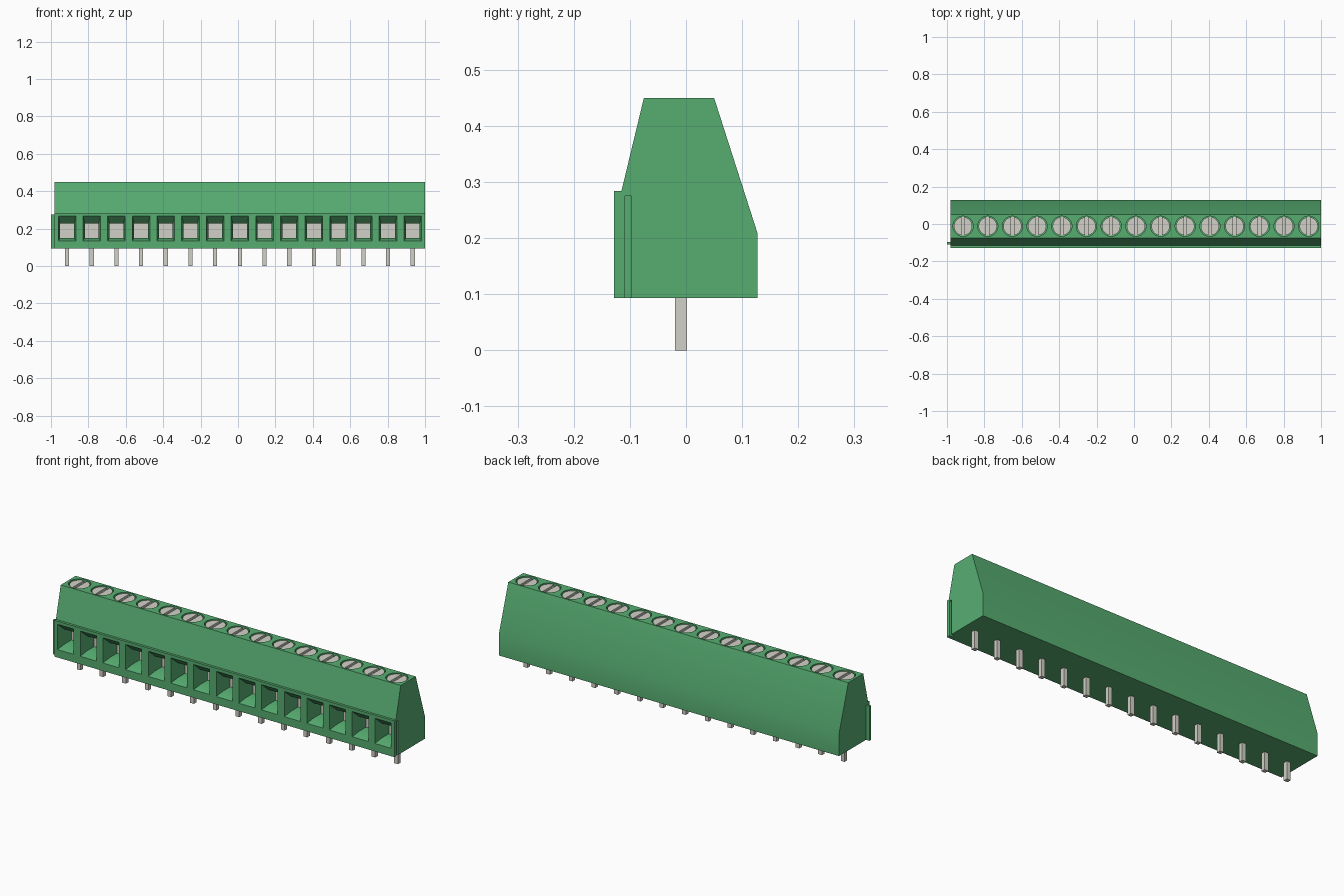
import bpy, bmesh
from math import pi
from mathutils import Matrix, Vector

cube = bpy.data.objects.get("Cube")
if cube:
    bpy.data.objects.remove(cube, do_unlink=True)

POLES = 15
PITCH = 0.132
LEFT_END, RIGHT_END = -0.98, 1.0
BASE, TOP = 0.093, 0.45
SCREW_Y = -0.012
CENTRES = [LEFT_END + PITCH * (i + 0.5) for i in range(POLES)]


def material(name, colour):
    m = bpy.data.materials.new(name)
    m.use_nodes = True
    m.diffuse_color = (*colour, 1)
    m.node_tree.nodes["Principled BSDF"].inputs["Base Color"].default_value = (*colour, 1)
    return m


green = material("green plastic", (0.095, 0.42, 0.167))
metal = material("grey metal", (0.645, 0.638, 0.572))


def finish(bm, name, mat):
    bmesh.ops.recalc_face_normals(bm, faces=bm.faces)
    mesh = bpy.data.meshes.new(name)
    bm.to_mesh(mesh)
    bm.free()
    mesh.materials.append(mat)
    ob = bpy.data.objects.new(name, mesh)
    bpy.context.collection.objects.link(ob)
    return ob


def loft(bm, rings):
    """Skin a list of closed rings and cap both ends."""
    loops = [[bm.verts.new(p) for p in ring] for ring in rings]
    for a, b in zip(loops, loops[1:]):
        for i in range(len(a)):
            j = (i + 1) % len(a)
            bm.faces.new((a[i], a[j], b[j], b[i]))
    bm.faces.new(loops[0])
    bm.faces.new(loops[-1])


def box(bm, x, y, z):
    loft(bm, [[(x[0], y[0], h), (x[1], y[0], h), (x[1], y[1], h), (x[0], y[1], h)] for h in z])


def cylinder(bm, x, radius, z):
    place = Matrix.Translation((x, SCREW_Y, sum(z) / 2))
    bmesh.ops.create_cone(bm, cap_ends=True, segments=32, radius1=radius,
                          radius2=radius, depth=z[1] - z[0], matrix=place)


def cut(ob, cutter):
    """Subtract the cutter for good and remove it."""
    mod = ob.modifiers.new("cut", 'BOOLEAN')
    mod.object, mod.operation, mod.solver = cutter, 'DIFFERENCE', 'EXACT'
    deps = bpy.context.evaluated_depsgraph_get()
    mesh = bpy.data.meshes.new_from_object(ob.evaluated_get(deps))
    ob.modifiers.clear()
    ob.data = mesh
    bpy.data.objects.remove(cutter, do_unlink=True)


# Housing: side profile extruded along the row
profile = [(-0.128, BASE), (0.127, BASE), (0.127, 0.21), (0.05, TOP),
           (-0.075, TOP), (-0.115, 0.284), (-0.128, 0.284)]
bm = bmesh.new()
loft(bm, [[(x, y, z) for y, z in profile] for x in (LEFT_END, RIGHT_END)])
housing = finish(bm, "housing", green)

# Wire entries (funnel, then straight), screw recesses and the end groove
bm = bmesh.new()
steps = [(-0.14, 0.047, 0.135, 0.268), (-0.128, 0.047, 0.135, 0.268),
         (-0.085, 0.037, 0.15, 0.228), (-0.02, 0.037, 0.15, 0.228)]
for c in CENTRES:
    loft(bm, [[(c - w, y, lo), (c + w, y, lo), (c + w, y, hi), (c - w, y, hi)]
              for y, w, lo, hi in steps])
    cylinder(bm, c, 0.054, (TOP - 0.02, TOP + 0.02))
box(bm, (RIGHT_END - 0.02, RIGHT_END + 0.02), (-0.109, -0.097), (BASE - 0.02, 0.275))
cut(housing, finish(bm, "housing_cutter", green))

# Joining rib on the other end
bm = bmesh.new()
box(bm, (-1.0, LEFT_END + 0.005), (-0.109, -0.097), (BASE, 0.275))
finish(bm, "end_rib", green)

# Slotted screws
bm, slots = bmesh.new(), bmesh.new()
for c in CENTRES:
    cylinder(bm, c, 0.049, (TOP - 0.025, TOP - 0.004))
    box(slots, (c - 0.008, c + 0.008), (SCREW_Y - 0.07, SCREW_Y + 0.07), (TOP - 0.014, TOP + 0.02))
screws = finish(bm, "screws", metal)
cut(screws, finish(slots, "slot_cutter", metal))

# Contact plates at the back of the wire entries
bm = bmesh.new()
for c in CENTRES:
    box(bm, (c - 0.037, c + 0.037), (-0.027, -0.019), (0.15, 0.228))
finish(bm, "contacts", metal)

# Solder pins
bm = bmesh.new()
for c in CENTRES:
    box(bm, (c - 0.011, c + 0.011), (-0.02, 0.002), (0, BASE + 0.02))
finish(bm, "solder_pins", metal)

for ob in (housing, screws):
    bpy.ops.object.select_all(action='DESELECT')
    ob.select_set(True)
    bpy.context.view_layer.objects.active = ob
    bpy.ops.object.shade_smooth_by_angle()
